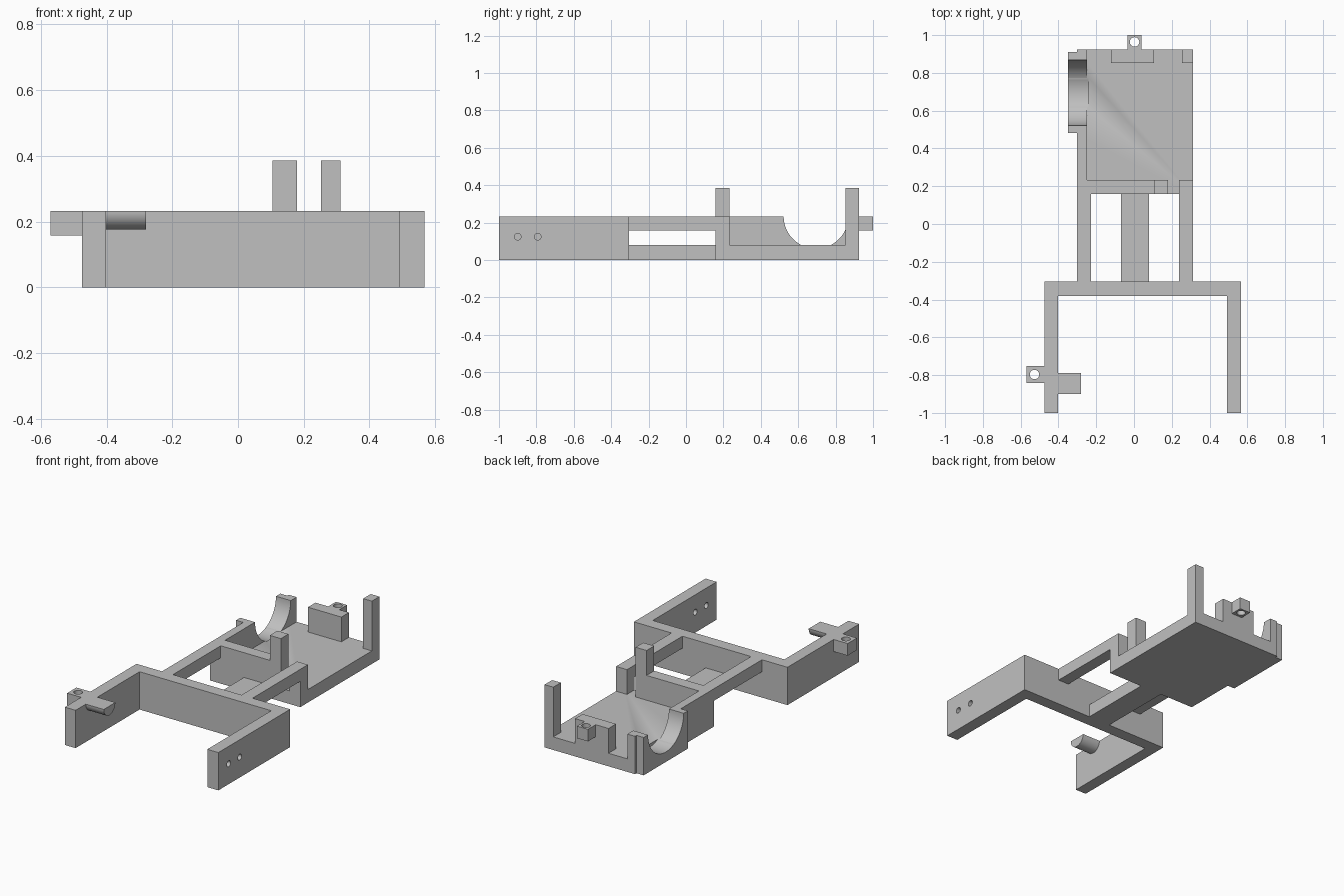
import bpy, bmesh, math
from mathutils import Matrix

cube = bpy.data.objects.get("Cube")
if cube:
    bpy.data.objects.remove(cube, do_unlink=True)

grey = bpy.data.materials.new("light grey plastic")
grey.use_nodes = True
colour = (0.53, 0.53, 0.53, 1)
grey.diffuse_color = colour
grey.node_tree.nodes["Principled BSDF"].inputs["Base Color"].default_value = colour

TOP, FLOOR, RAIL, POST = 0.232, 0.08, 0.158, 0.385


def add_object(name, bm):
    bmesh.ops.recalc_face_normals(bm, faces=bm.faces)
    mesh = bpy.data.meshes.new(name)
    bm.to_mesh(mesh)
    bm.free()
    mesh.materials.append(grey)
    obj = bpy.data.objects.new(name, mesh)
    bpy.context.collection.objects.link(obj)
    return obj


def plate(name, outline, z0, z1):
    """Extrude an xy outline from z0 up to z1."""
    bm = bmesh.new()
    face = bm.faces.new([bm.verts.new((x, y, z0)) for x, y in outline])
    ext = bmesh.ops.extrude_face_region(bm, geom=[face])["geom"]
    verts = [v for v in ext if isinstance(v, bmesh.types.BMVert)]
    bmesh.ops.translate(bm, verts=verts, vec=(0, 0, z1 - z0))
    return add_object(name, bm)


def box(name, x0, x1, y0, y1, z0, z1):
    return plate(name, [(x0, y0), (x1, y0), (x1, y1), (x0, y1)], z0, z1)


def drill(obj, centre, radius, length, axis, sides=32):
    """Cut a round hole along the x or z axis."""
    bm = bmesh.new()
    turn = Matrix.Rotation(math.pi / 2, 4, "Y") if axis == "x" else Matrix()
    bmesh.ops.create_cone(bm, cap_ends=True, segments=sides, radius1=radius, radius2=radius,
                          depth=length, matrix=Matrix.Translation(centre) @ turn)
    cutter = add_object("hole_cutter", bm)
    cutter.hide_render = True
    mod = obj.modifiers.new("hole", "BOOLEAN")
    mod.operation, mod.solver, mod.object = "DIFFERENCE", "EXACT", cutter
    bpy.context.view_layer.update()
    evaluated = obj.evaluated_get(bpy.context.evaluated_depsgraph_get())
    mesh = bpy.data.meshes.new_from_object(evaluated)
    obj.modifiers.clear()
    obj.data = mesh
    bpy.data.objects.remove(cutter, do_unlink=True)


def smooth(obj):
    bpy.ops.object.select_all(action="DESELECT")
    obj.select_set(True)
    bpy.context.view_layer.objects.active = obj
    bpy.ops.object.shade_smooth_by_angle(angle=math.radians(30))


# Forked front frame with two screw holes in the left arm
fork = plate("fork_frame", [(-0.475, -1), (-0.402, -1), (-0.402, -0.38), (0.492, -0.38),
                            (0.492, -1), (0.567, -1), (0.567, -0.305), (-0.475, -0.305)], 0, TOP)
for y in (-0.9, -0.793):
    drill(fork, (0.53, y, 0.125), 0.018, 0.2, "x")

# Half-round peg inside the right arm
bm = bmesh.new()
arc = [math.pi + math.pi * i / 24 for i in range(25)]
face = bm.faces.new([bm.verts.new((-0.402, -0.845 + 0.056 * math.cos(a), TOP + 0.056 * math.sin(a)))
                     for a in arc])
ext = bmesh.ops.extrude_face_region(bm, geom=[face])["geom"]
bmesh.ops.translate(bm, verts=[v for v in ext if isinstance(v, bmesh.types.BMVert)], vec=(0.122, 0, 0))
peg = add_object("half_round_peg", bm)

# Mounting tabs with vertical holes
front_tab = box("front_tab", -0.57, -0.475, -0.842, -0.752, RAIL, TOP)
drill(front_tab, (-0.527, -0.797, 0.2), 0.025, 0.3, "z")
back_tab = box("back_tab", -0.035, 0.04, 0.925, 1, RAIL, TOP)
drill(back_tab, (0.003, 0.964, 0.2), 0.025, 0.3, "z")

# Rails and lower strip joining the fork to the tray
box("right_rail", -0.302, -0.228, -0.305, 0.158, RAIL, TOP)
box("left_rail", 0.238, 0.312, -0.305, 0.158, RAIL, TOP)
box("centre_strip", -0.07, 0.08, -0.305, 0.158, 0, FLOOR)

# Tray floor and its L-shaped wall, both cut by the round saddle
side = [(-0.302, 0.925), (-0.302, 0.91), (-0.35, 0.91), (-0.35, 0.482), (-0.302, 0.482), (-0.302, 0.158)]
floor = plate("tray_floor", side + [(0.312, 0.158), (0.312, 0.925)], 0, FLOOR)
wall = plate("tray_wall", side + [(0.18, 0.158), (0.18, 0.232), (-0.25, 0.232), (-0.25, 0.925)], FLOOR, TOP)
for part in (floor, wall):
    drill(part, (-0.34, 0.695, 0.234), 0.173, 0.2, "x", 64)

# Uprights standing on the tray
box("front_post", 0.105, 0.18, 0.158, 0.232, TOP, POST)
box("left_rail_foot", 0.238, 0.312, 0.158, 0.232, FLOOR, TOP)
box("corner_post", 0.253, 0.312, 0.852, 0.925, FLOOR, POST)
box("back_wall", -0.122, 0.105, 0.852, 0.925, FLOOR, TOP)

for part in (fork, peg, front_tab, back_tab, floor, wall):
    smooth(part)
